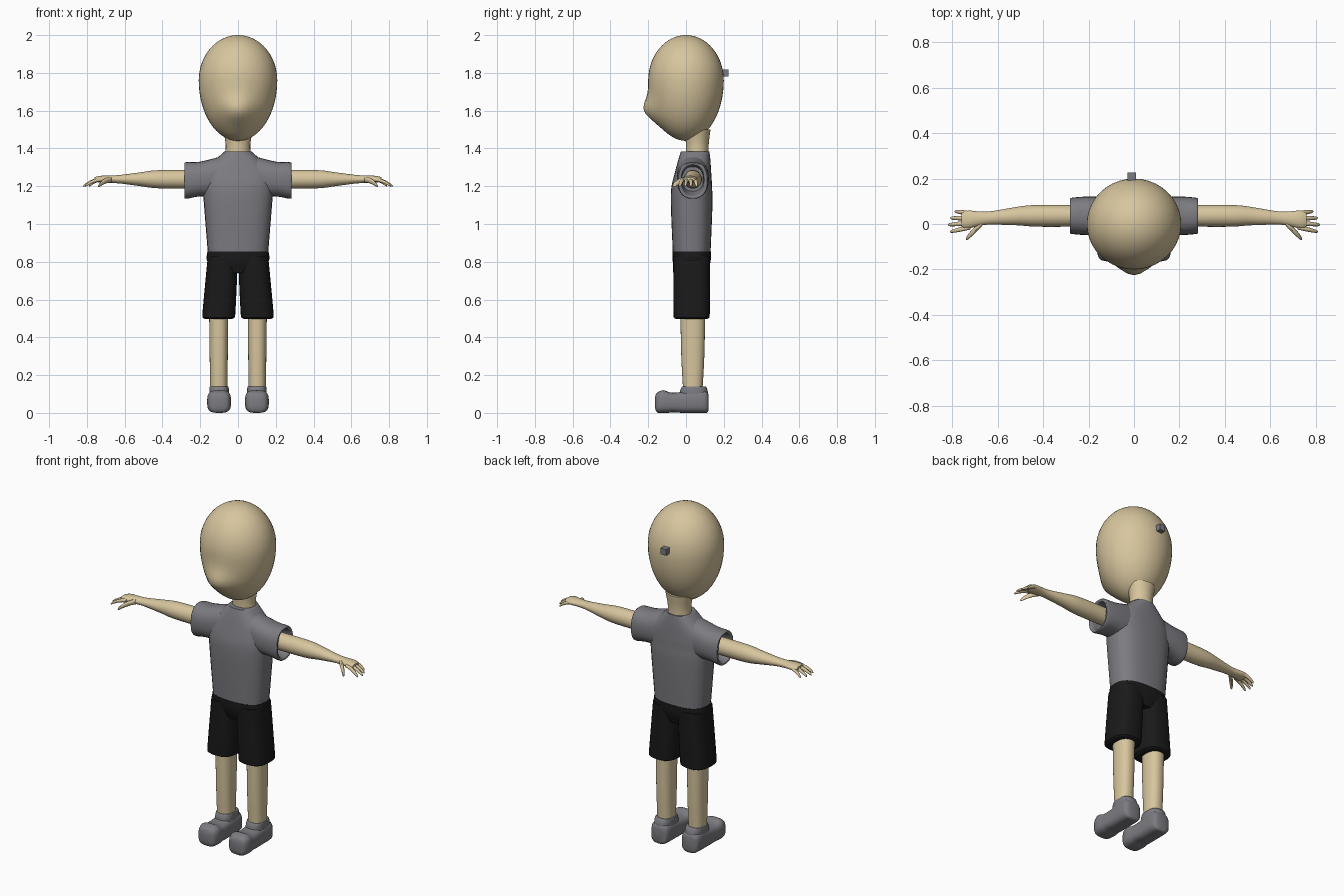
import bpy
import bmesh
import math
from mathutils import Vector

default_cube = bpy.data.objects.get("Cube")
if default_cube:
    bpy.data.objects.remove(default_cube, do_unlink=True)


def make_material(name, colour):
    material = bpy.data.materials.new(name)
    material.use_nodes = True
    material.diffuse_color = (*colour, 1)
    shader = material.node_tree.nodes["Principled BSDF"]
    shader.inputs["Base Color"].default_value = (*colour, 1)
    return material


SKIN = make_material("warm skin", (0.68, 0.56, 0.34))
GREY = make_material("cloth grey", (0.2, 0.2, 0.22))
BLACK = make_material("shorts black", (0.01, 0.01, 0.01))


def finish(name, bm, material):
    """Turn a bmesh into a smooth-shaded object."""
    bmesh.ops.recalc_face_normals(bm, faces=bm.faces)
    mesh = bpy.data.meshes.new(name)
    bm.to_mesh(mesh)
    bm.free()
    mesh.materials.append(material)
    part = bpy.data.objects.new(name, mesh)
    bpy.context.collection.objects.link(part)
    bpy.ops.object.select_all(action="DESELECT")
    part.select_set(True)
    bpy.context.view_layer.objects.active = part
    bpy.ops.object.shade_smooth_by_angle(angle=math.radians(50))


def smooth_stations(stations, steps=4):
    """Refine cross-sections with a spline through the given ones."""
    points = [Vector(station) for station in stations]
    padded = [points[0], *points, points[-1]]
    refined = []
    for before, start, end, after in zip(padded, padded[1:], padded[2:], padded[3:]):
        leave, arrive = (end - before) / 2, (after - start) / 2
        for step in range(steps):
            t = step / steps
            ease = t * t * (3 - 2 * t)
            refined.append(start.lerp(end, ease)
                           + leave * t * (1 - t) ** 2 - arrive * t * t * (1 - t))
    return refined + [points[-1]]


def no_bend(position, half_a, half_b):
    return 0, 0


def signed_power(value, exponent):
    return math.copysign(abs(value) ** exponent, value)


def loft(name, material, axis, centre, stations, power=2, side=1, bend=no_bend, sides=28):
    """Skin rounded sections of (position, half_a, half_b) along an axis."""
    bm = bmesh.new()
    rings = []
    for position, half_a, half_b in smooth_stations(stations):
        shift_a, shift_b = bend(position, half_a, half_b)
        ring = []
        for corner in range(sides):
            angle = math.tau * corner / sides
            a = centre[0] + shift_a + half_a * signed_power(math.cos(angle), 2 / power)
            b = centre[1] + shift_b + half_b * signed_power(math.sin(angle), 2 / power)
            point = {"x": (position, a, b), "y": (a, position, b), "z": (a, b, position)}[axis]
            ring.append(bm.verts.new((point[0] * side, point[1], point[2])))
        rings.append(ring)
    for low, high in zip(rings, rings[1:]):
        for corner in range(sides):
            bm.faces.new((low[corner - 1], low[corner], high[corner], high[corner - 1]))
    bm.faces.new(rings[0])
    bm.faces.new(rings[-1])
    finish(name, bm, material)


def make_head():
    """Egg with a longer lower half and a soft muzzle pushed forward."""
    bm = bmesh.new()
    bmesh.ops.create_uvsphere(bm, u_segments=40, v_segments=32, radius=1)
    for vert in bm.verts:
        height = 0.24 if vert.co.z > 0 else 0.32
        vert.co = (vert.co.x * 0.208, vert.co.y * 0.2, vert.co.z * height + 1.76)
        if vert.co.y < 0:
            spread = (vert.co.x / 0.09) ** 2 + ((vert.co.z - 1.6) / 0.07) ** 2
            vert.co.y -= 0.05 * math.exp(-spread)
    finish("head", bm, SKIN)


def make_digit(name, side, base, tip, radius):
    """Tapered finger that droops towards its tip."""
    length = tip[0] - base[0]

    def droop(x, half_a, half_b):
        t = (x - base[0]) / length
        return (tip[1] - base[1]) * t, -0.035 * t * t

    stations = [(base[0] + length * t, radius * size, radius * size)
                for t, size in ((0, 1), (0.5, 1), (0.9, 0.7), (1, 0.2))]
    loft(name, SKIN, "x", (base[1], 1.235), stations, side=side, bend=droop, sides=10)


make_head()
loft("neck", SKIN, "z", (0, 0.06), [(1.34, 0.07, 0.06), (1.42, 0.065, 0.06), (1.5, 0.08, 0.07)])

# Small block fixed to the back of the head
bpy.ops.mesh.primitive_cube_add(size=0.036, location=(-0.01, 0.208, 1.8))
block = bpy.context.object
block.name = "head_block"
block.data.materials.append(GREY)

# Shirt, whose shoulders lean back towards the neck
loft("shirt_body", GREY, "z", (0, 0.03),
     [(0.85, 0.16, 0.1), (1.1, 0.18, 0.11), (1.2, 0.187, 0.107), (1.28, 0.18, 0.095),
      (1.34, 0.12, 0.085), (1.385, 0.07, 0.075)],
     power=2.6, bend=lambda z, w, d: (0, max(0, z - 1.2) / 10))

# Seat of the shorts
loft("shorts_seat", BLACK, "z", (0, 0.03),
     [(0.74, 0.1, 0.08), (0.8, 0.162, 0.1), (0.855, 0.162, 0.102)], power=2.6)

for side, word in ((1, "left_"), (-1, "right_")):
    # Sleeve with a hollow cuff
    loft(word + "sleeve", GREY, "x", (0.036, 1.23),
         [(0.1, 0.083, 0.107), (0.2, 0.085, 0.092), (0.272, 0.08, 0.097),
          (0.282, 0.072, 0.09), (0.272, 0.06, 0.08), (0.2, 0.055, 0.065)],
         power=2.4, side=side, bend=lambda x, d, h: (0, (0.28 - x) / 10))

    # Arm narrowing to the wrist, then widening to the palm
    loft(word + "arm", SKIN, "x", (0.036, 1.237),
         [(0.2, 0.047, 0.049), (0.42, 0.048, 0.048), (0.52, 0.04, 0.036), (0.62, 0.03, 0.023),
          (0.67, 0.03, 0.02), (0.73, 0.039, 0.018), (0.76, 0.03, 0.01)],
         side=side, bend=lambda x, d, h: (-max(0, x - 0.5) * 0.07, 0))

    # Four fanned fingers and a thumb
    for row, reach in enumerate((0.79, 0.81, 0.82, 0.81)):
        make_digit(f"{word}finger_{row}", side, (0.72, 0.046 - 0.02 * row),
                   (reach, 0.056 - 0.03 * row), 0.01)
    make_digit(word + "thumb", side, (0.67, 0.005), (0.74, -0.066), 0.015)

    # Shorts leg, flaring outward at the hem
    loft(word + "shorts_leg", BLACK, "z", (0.103, 0.03),
         [(0.497, 0.07, 0.08), (0.505, 0.083, 0.093), (0.54, 0.087, 0.096), (0.83, 0.08, 0.098)],
         power=2.7, side=side, bend=lambda z, w, d: ((0.5 - z) * 0.07, 0))

    # Lower leg
    loft(word + "leg", SKIN, "z", (0.102, 0.036),
         [(0.1, 0.045, 0.05), (0.3, 0.048, 0.061), (0.55, 0.051, 0.066)], power=2.3, side=side)

    # Flat-soled shoe with a bulbous toe and an ankle collar
    loft(word + "shoe", GREY, "y", (0.1, 0),
         [(-0.165, 0.02, 0.02), (-0.155, 0.05, 0.05), (-0.12, 0.063, 0.06), (-0.07, 0.06, 0.052),
          (0, 0.057, 0.057), (0.1, 0.055, 0.06), (0.12, 0.03, 0.04)],
         power=3.2, side=side, bend=lambda y, w, h: (0, max(h, 0.055)))
    loft(word + "shoe_collar", GREY, "z", (0.1, 0.042),
         [(0.05, 0.053, 0.076), (0.11, 0.052, 0.074), (0.137, 0.05, 0.065), (0.141, 0.046, 0.058)],
         power=2.6, side=side)
